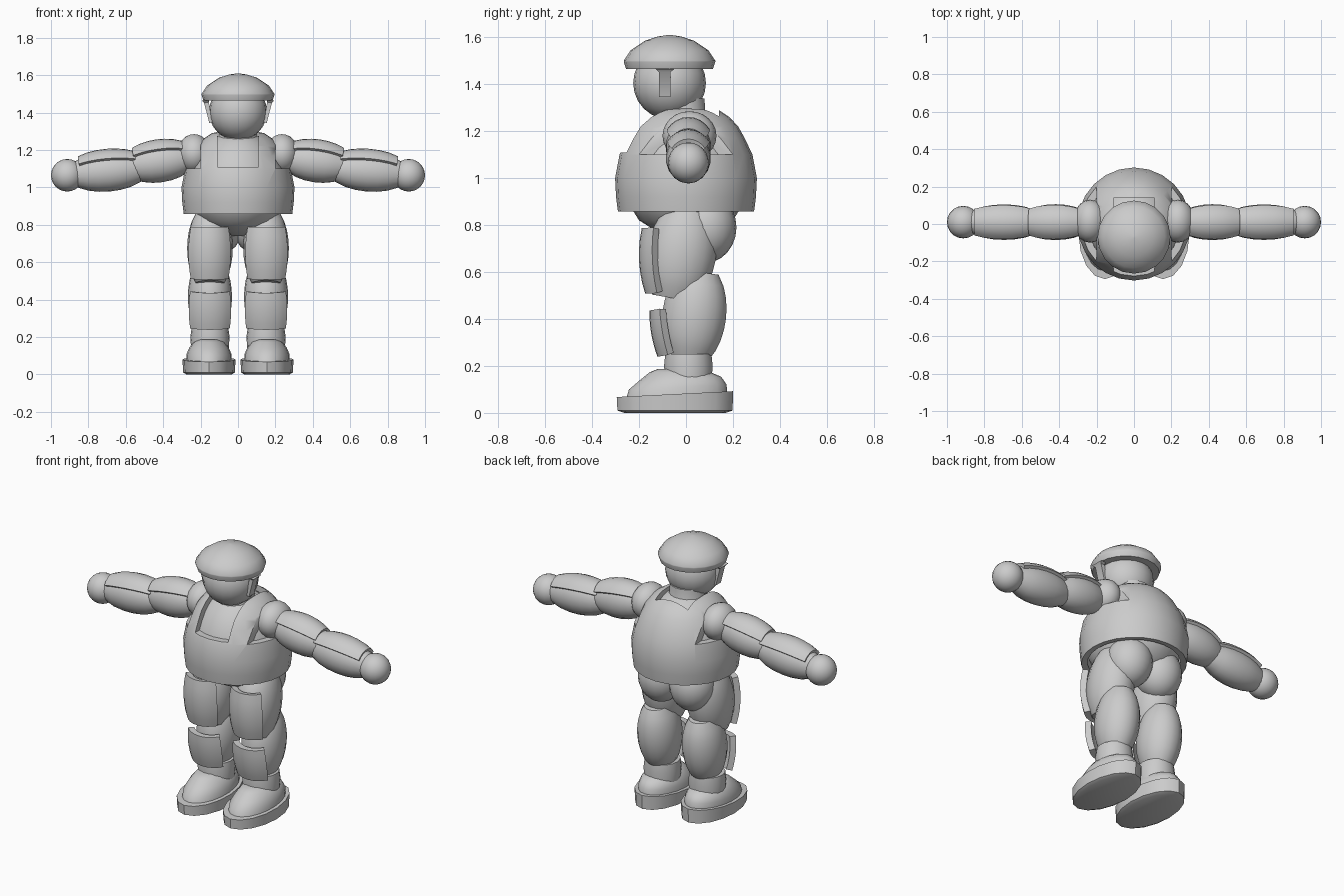
import bpy, bmesh
from math import sin, cos, pi, radians
from mathutils import Matrix, Vector

cube = bpy.data.objects.get("Cube")
if cube:
    bpy.data.objects.remove(cube, do_unlink=True)

grey = bpy.data.materials.new("plain grey")
grey.use_nodes = True
grey.diffuse_color = (0.6, 0.6, 0.6, 1)
grey.node_tree.nodes["Principled BSDF"].inputs["Base Color"].default_value = (0.6, 0.6, 0.6, 1)


def place(loc=(0, 0, 0), axis='X', angle=0):
    return Matrix.Translation(Vector(loc)) @ Matrix.Rotation(radians(angle), 4, axis)


def finish(name, bm, matrix, pair=False, thick=0, cutters=(), smooth=True):
    """Turn a bmesh into an object, apply its modifiers and shade it."""
    bm.transform(matrix)
    bmesh.ops.recalc_face_normals(bm, faces=bm.faces) if not thick else None
    mesh = bpy.data.meshes.new(name)
    bm.to_mesh(mesh)
    bm.free()
    mesh.materials.append(grey)
    ob = bpy.data.objects.new(name, mesh)
    bpy.context.collection.objects.link(ob)
    bpy.ops.object.select_all(action='DESELECT')
    bpy.context.view_layer.objects.active = ob
    ob.select_set(True)
    if thick:
        mod = ob.modifiers.new("thickness", 'SOLIDIFY')
        mod.thickness, mod.offset = thick, -1
    for cutter in cutters:
        mod = ob.modifiers.new("cut", 'BOOLEAN')
        mod.operation, mod.object, mod.solver = 'DIFFERENCE', cutter, 'EXACT'
    if pair:
        mod = ob.modifiers.new("pair", 'MIRROR')
        mod.use_mirror_merge = False
    for mod in list(ob.modifiers):
        bpy.ops.object.modifier_apply(modifier=mod.name)
    if smooth:
        bpy.ops.object.shade_smooth_by_angle(angle=radians(38))
    return ob


def ball(name, loc, radii, axis='X', angle=0, pair=False):
    bm = bmesh.new()
    bmesh.ops.create_uvsphere(bm, u_segments=20, v_segments=12, radius=1)
    return finish(name, bm, place(loc, axis, angle) @ Matrix.Diagonal((*radii, 1)), pair)


def loft(name, rings, matrix=Matrix(), n=18, arc=None, thick=0, caps=True, phase=0, **options):
    """Rings are (z, radius x, radius y, centre y, tilt); arc gives an open plate."""
    bm = bmesh.new()
    start, end = arc or (phase, phase + 360)
    count = n + 1 if arc else n
    rows = []
    for z, rx, ry, cy, tilt in rings:
        row = []
        for i in range(count):
            a = radians(start + (end - start) * i / n)
            y = ry * sin(a)
            row.append(bm.verts.new((rx * cos(a), cy + y, z + tilt * y)))
        rows.append(row)
    for low, high in zip(rows, rows[1:]):
        for i in range(n):
            j = (i + 1) % count
            bm.faces.new((low[i], low[j], high[j], high[i]))
    if caps and not arc:
        bm.faces.new(rows[0][::-1])
        bm.faces.new(rows[-1])
    return finish(name, bm, matrix, thick=thick, **options)


def barrel(half, rx, ry, pinch, steps=6, grow=0.0):
    """Rings of a bulging limb, pinched at both ends."""
    rings = []
    for i in range(steps + 1):
        t = -1 + 2 * i / steps
        k = (1 - t * t * (1 - pinch * pinch)) ** 0.5
        rings.append((t * half, rx * k + grow, ry * k + grow, 0, 0))
    return rings


def box(name, low, high, taper=1.0):
    """A box cutter whose top is narrowed along y."""
    bm = bmesh.new()
    bmesh.ops.create_cube(bm, size=1)
    for v in bm.verts:
        if v.co.z > 0:
            v.co.y *= taper
    low, high = Vector(low), Vector(high)
    ob = finish(name, bm, Matrix.Translation((low + high) / 2) @ Matrix.Diagonal((*(high - low), 1)), smooth=False)
    ob.hide_render = True
    return ob


def round_rings(pairs, cy=0.0):
    return [(z, r, r, cy, 0) for z, r in pairs]


# Head and helmet
ball("head", (0, -0.07, 1.405), (0.155, 0.155, 0.155))
loft("neck", round_rings([(1.2, 0.13), (1.27, 0.105), (1.34, 0.1)], -0.02))
loft("helmet", round_rings([(1.465, 0.155), (1.465, 0.185), (1.495, 0.195), (1.5, 0.195),
                            (1.545, 0.165), (1.585, 0.105), (1.603, 0.05), (1.61, 0.005)], -0.07), n=20)
loft("helmet_strap", [(-0.06, 0.012, 0.035, 0, 0), (0.05, 0.018, 0.035, 0, 0), (0.065, 0.03, 0.055, 0, 0)],
     place((0.158, -0.09, 1.405), 'Y', 12), n=4, phase=45, pair=True)

# Torso under the vest
loft("torso", round_rings([(0.74, 0.03), (0.77, 0.12), (0.82, 0.2), (0.9, 0.25), (1.0, 0.265),
                           (1.1, 0.242), (1.18, 0.205), (1.24, 0.155), (1.28, 0.1), (1.295, 0.03)]), n=24)

# Armoured vest with arm holes and a square neckline
neckline = box("neckline_cutter", (-0.11, -0.5, 1.11), (0.11, 0.14, 1.5))
armholes = [box(side + "_armhole_cutter", (x0, -0.215, 1.1), (x1, 0.215, 1.34), 0.3)
            for side, x0, x1 in (("left", 0.2, 0.5), ("right", -0.5, -0.2))]
vest = loft("vest", round_rings([(0.858, 0.29), (0.92, 0.298), (1.0, 0.302), (1.1, 0.283), (1.17, 0.25),
                                 (1.22, 0.222), (1.26, 0.185), (1.29, 0.14), (1.3, 0.09)]),
            n=24, thick=0.035, caps=False, cutters=[neckline] + armholes)
for cutter in [neckline] + armholes:
    bpy.data.objects.remove(cutter, do_unlink=True)

# Arms, held out and sloping down a little
ball("shoulder", (0.235, 0.015, 1.18), (0.09, 0.115, 0.105), pair=True)
for name, loc, half, r, slope in (("upper_arm", (0.42, 0.01, 1.135), 0.15, 0.108, 8),
                                  ("forearm", (0.695, 0.01, 1.085), 0.17, 0.107, 5)):
    pose = place(loc, 'Y', 90 + slope)
    loft(name, barrel(half, r, r * 0.9, 0.66), pose, pair=True)
    loft(name + "_plate", barrel(half * 0.9, r, r * 0.9, 0.75, grow=0.015), pose, n=8,
         arc=(125, 235), thick=0.022, pair=True)
ball("hand", (0.913, 0.01, 1.065), (0.087, 0.087, 0.087), pair=True)

# Legs
ball("buttock", (0.105, 0.085, 0.79), (0.13, 0.13, 0.15), pair=True)
loft("thigh", barrel(0.19, 0.122, 0.15, 0.62, 8), place((0.15, -0.02, 0.675), 'X', -10), pair=True)
loft("thigh_plate", barrel(0.14, 0.14, 0.155, 0.88, grow=0.01), place((0.152, -0.035, 0.655), 'X', 3),
     n=8, arc=(221, 319), thick=0.035, pair=True)
loft("calf", barrel(0.185, 0.118, 0.138, 0.6, 8), place((0.15, 0.035, 0.415), 'X', -7), pair=True)
loft("shin_plate", barrel(0.1, 0.14, 0.13, 0.93, grow=0.01), place((0.15, -0.01, 0.36), 'X', 10),
     n=8, arc=(221, 319), thick=0.035, pair=True)

# Feet
loft("ankle", [(0.13, 0.1, 0.1, 0, 0), (0.2, 0.105, 0.105, 0, 0), (0.25, 0.098, 0.1, 0, 0)],
     place((0.15, 0.01, 0)), pair=True)
loft("shoe", [(0.07, 0.122, 0.215, 0, 0.05), (0.11, 0.12, 0.208, 0.005, 0.05), (0.145, 0.105, 0.175, 0.015, 0.05),
              (0.173, 0.082, 0.13, 0.015, 0), (0.187, 0.05, 0.07, -0.01, 0)],
     place((0.155, -0.04, 0)), n=20, pair=True)
loft("sole", [(0, 0.12, 0.215, 0, 0), (0.01, 0.138, 0.245, 0, 0), (0.08, 0.142, 0.248, 0, 0.05),
              (0.08, 0.11, 0.2, 0, 0.05)],
     place((0.155, -0.047, 0)), n=16, pair=True)
